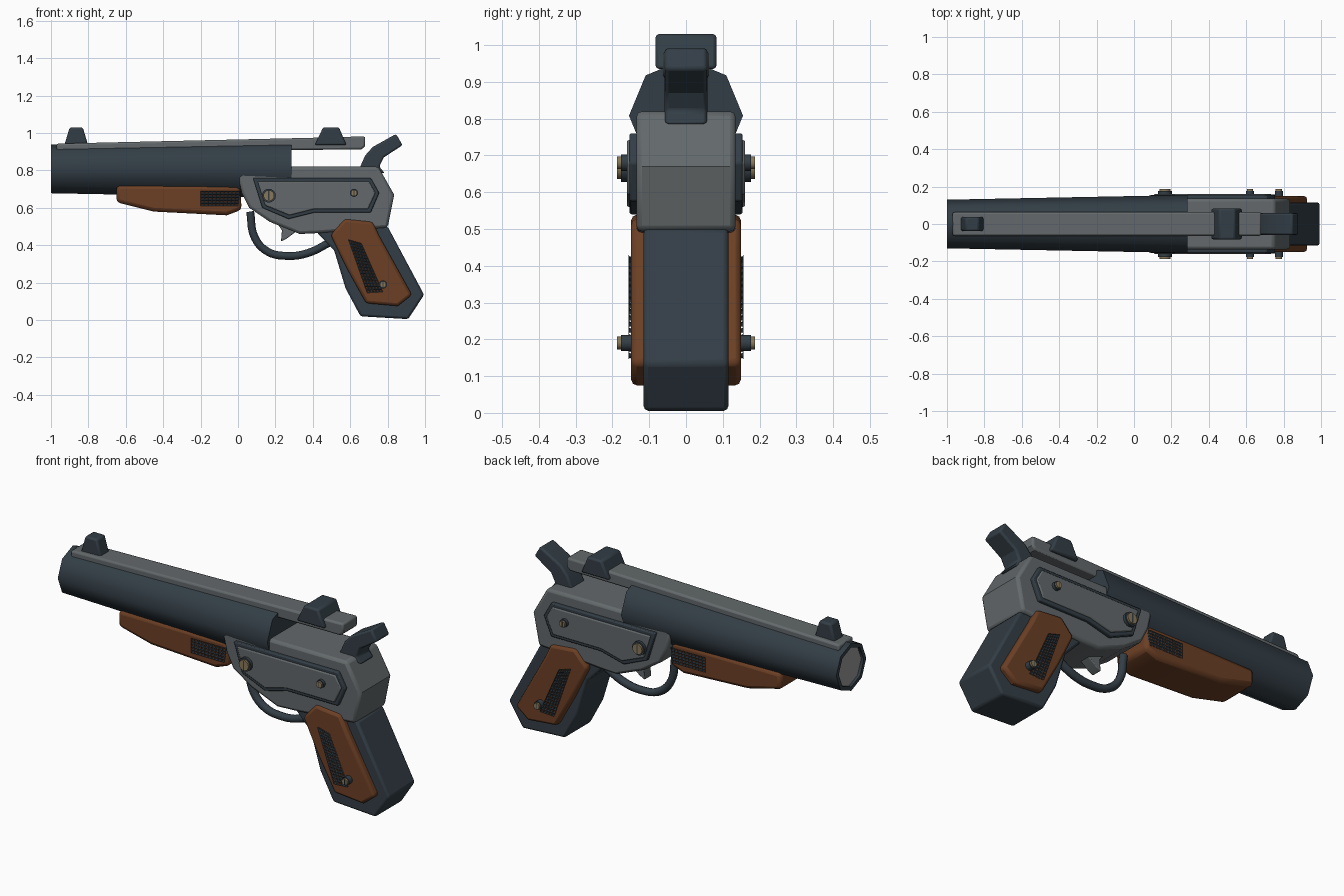
import bpy, bmesh, math
from mathutils import Vector, Matrix

cube = bpy.data.objects.get("Cube")
if cube:
    bpy.data.objects.remove(cube, do_unlink=True)


def material(name, rgb):
    m = bpy.data.materials.new(name)
    m.use_nodes = True
    m.diffuse_color = (*rgb, 1)
    m.node_tree.nodes["Principled BSDF"].inputs["Base Color"].default_value = (*rgb, 1)
    return m


DARK = material("dark blue metal", (.033, .048, .061))
GREY = material("grey metal", (.125, .14, .146))
WOOD = material("brown wood", (.15, .05, .018))
BRASS = material("dull brass", (.25, .19, .1))
PALE = material("pale grey", (.32, .32, .32))


def add_object(name, bm, *mats):
    bmesh.ops.recalc_face_normals(bm, faces=bm.faces)
    me = bpy.data.meshes.new(name)
    bm.to_mesh(me)
    bm.free()
    ob = bpy.data.objects.new(name, me)
    bpy.context.collection.objects.link(ob)
    for m in mats:
        me.materials.append(m)
    return ob


def smooth(ob, degrees):
    bpy.ops.object.select_all(action="DESELECT")
    ob.select_set(True)
    bpy.context.view_layer.objects.active = ob
    bpy.ops.object.shade_smooth_by_angle(angle=math.radians(degrees))


def mirror(ob):
    mod = ob.modifiers.new("both sides", "MIRROR")
    mod.use_axis = (False, True, False)


def prism(name, outline, y0, y1, mat, bevel=.01, both=False):
    """Side outline in x and z, extruded from y0 to y1, with softened edges."""
    bm = bmesh.new()
    face = bm.faces.new([bm.verts.new((x, y0, z)) for x, z in outline])
    new = bmesh.ops.extrude_face_region(bm, geom=[face])["geom"]
    for v in new:
        if isinstance(v, bmesh.types.BMVert):
            v.co.y = y1
    ob = add_object(name, bm, mat)
    if bevel:
        mod = ob.modifiers.new("soft edges", "BEVEL")
        mod.width, mod.segments = bevel, 2
        mod.limit_method, mod.angle_limit = "ANGLE", math.radians(50)
    if both:
        mirror(ob)
    smooth(ob, 25)
    return ob


def lattice(name, corners, cols, rows, y):
    """Thin wire grid spanning four side-view corners."""
    a, b, c, d = (Vector((x, y, z)) for x, z in corners)
    bm = bmesh.new()
    bmesh.ops.create_grid(bm, x_segments=cols, y_segments=rows, size=.5)
    for v in bm.verts:
        u, w = v.co.x + .5, v.co.y + .5
        v.co = a.lerp(b, u).lerp(d.lerp(c, u), w)
    ob = add_object(name, bm, DARK)
    mod = ob.modifiers.new("wires", "WIREFRAME")
    mod.thickness = .009
    mirror(ob)


def screw(name, x, z, radius, base):
    """Dark collar, brass head and dark slot, on both sides."""
    parts = [("collar", radius, base, .177, DARK), ("head", radius * .78, .17, .187, BRASS)]
    for part, r, y0, y1, mat in parts:
        bm = bmesh.new()
        place = Matrix.Translation((x, (y0 + y1) / 2, z)) @ Matrix.Rotation(math.pi / 2, 4, "X")
        bmesh.ops.create_cone(bm, cap_ends=True, segments=16, radius1=r, radius2=r,
                              depth=y1 - y0, matrix=place)
        ob = add_object(name + "_" + part, bm, mat)
        mirror(ob)
        smooth(ob, 40)
    w, h = radius * .1, radius * .65
    prism(name + "_slot", [(x - w, z - h), (x + w, z - h), (x + w, z + h), (x - w, z + h)],
          .185, .188, DARK, 0, True)


# Tapered eight-sided barrel with a shallow muzzle recess
bm = bmesh.new()
rings = []
for x, r in ((.285, .155), (-1, .13), (-1, .108), (-.985, .108)):
    rings.append([bm.verts.new((x, r * math.cos(i * math.pi / 4), .808 + r * math.sin(i * math.pi / 4)))
                  for i in range(8)])
for p, q in zip(rings, rings[1:]):
    for i in range(8):
        j = (i + 1) % 8
        bm.faces.new((p[i], p[j], q[j], q[i]))
bm.faces.new(rings[0])
bm.faces.new(rings[-1]).material_index = 1
smooth(add_object("barrel", bm, DARK, PALE), 50)

# Top rail and sights
prism("top_rail", [(-.97, .9), (-.97, .943), (.42, .975), (.68, .982), (.68, .93), (.66, .912)],
      -.063, .063, GREY)
prism("front_sight", [(-.93, .93), (-.9, 1.03), (-.83, 1.03), (-.8, .93)], -.038, .038, DARK)
prism("rear_sight", [(.41, .935), (.455, 1.03), (.54, 1.03), (.58, .935)], -.083, .083, DARK)

# Receiver and hammer
prism("receiver", [(0, .77), (.06, .82), (.75, .82), (.835, .67), (.8, .495), (.43, .465),
                   (.33, .46), (.17, .525), (.06, .6), (.02, .68)], -.135, .135, GREY, .015)
prism("hammer", [(.64, .79), (.68, .88), (.72, .925), (.845, .995), (.88, .935), (.78, .87),
                 (.755, .82), (.785, .785)], -.058, .058, DARK)

# Layered side plates
prism("side_plate_frame", [(.08, .76), (.71, .76), (.755, .68), (.71, .575), (.41, .575),
                           (.27, .54), (.13, .6)], .12, .154, DARK, .006, True)
prism("side_plate", [(.105, .742), (.7, .742), (.735, .68), (.695, .593), (.405, .593),
                     (.275, .56), (.145, .613)], .14, .161, GREY, .006, True)

# Grip with wooden panels
prism("grip", [(.42, .47), (.47, .53), (.8, .5), (.995, .135), (.91, .005), (.655, .02),
               (.575, .17), (.515, .37)], -.115, .115, DARK, .012)
prism("grip_panel", [(.495, .455), (.57, .54), (.72, .525), (.755, .45), (.93, .135), (.855, .075),
                     (.685, .09), (.585, .27)], .1, .149, WOOD, .015, True)
lattice("grip_mesh", [(.59, .43), (.66, .41), (.775, .15), (.69, .145)], 5, 16, .152)

# Wooden forend
prism("forend", [(-.65, .72), (.01, .72), (.02, .59), (-.06, .56), (-.45, .58), (-.65, .63)],
      -.112, .112, WOOD, .02)
lattice("forend_mesh", [(-.2, .69), (.01, .69), (.0, .61), (-.2, .61)], 10, 5, .114)

# Trigger and curved guard
prism("trigger", [(.2, .53), (.235, .48), (.23, .42), (.26, .435), (.32, .48), (.32, .53)],
      -.03, .03, GREY, .004)
curve = bpy.data.curves.new("trigger_guard", "CURVE")
curve.dimensions = "3D"
curve.bevel_depth, curve.bevel_resolution, curve.resolution_u = .021, 2, 5
curve.use_fill_caps = True
path = [(.065, .58), (.09, .44), (.16, .365), (.26, .343), (.37, .357), (.5, .42)]
spline = curve.splines.new("BEZIER")
spline.bezier_points.add(len(path) - 1)
for p, (x, z) in zip(spline.bezier_points, path):
    p.co = (x, 0, z)
    p.handle_left_type = p.handle_right_type = "AUTO"
curve.materials.append(DARK)
bpy.context.collection.objects.link(bpy.data.objects.new("trigger_guard", curve))

# Screws
screw("pivot_screw", .165, .665, .037, .15)
screw("plate_screw", .62, .68, .022, .15)
screw("grip_screw", .775, .19, .022, .14)
